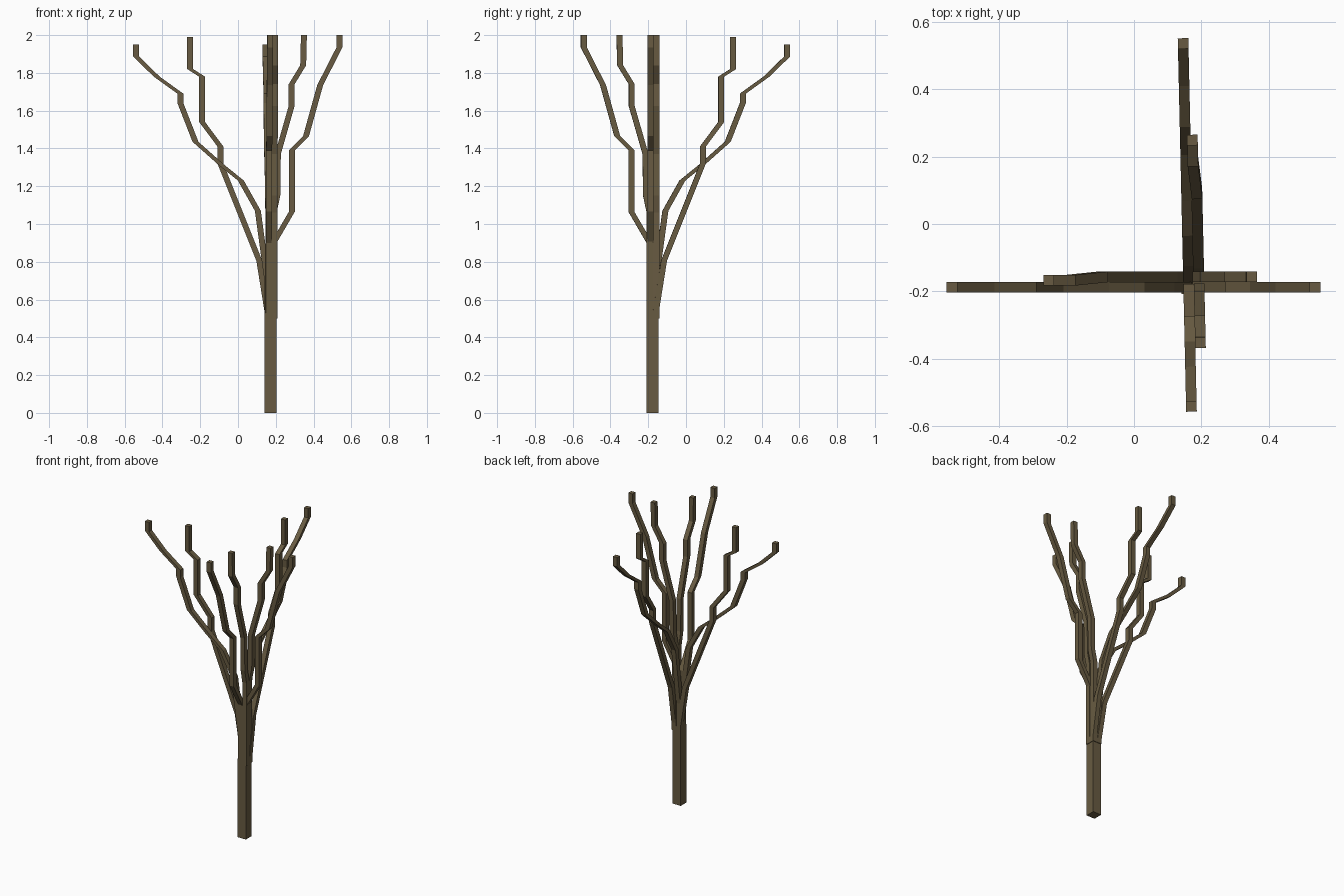
import bpy, bmesh, math
from mathutils import Matrix, Vector

cube = bpy.data.objects.get("Cube")
if cube:
    bpy.data.objects.remove(cube)

bark = bpy.data.materials.new("olive brown bark")
bark.use_nodes = True
color = (0.138, 0.105, 0.054, 1)
bark.diffuse_color = color
bark.node_tree.nodes["Principled BSDF"].inputs["Base Color"].default_value = color

CENTER = Vector((0.173, -0.177, 0))   # trunk axis
HALF = 0.0157                         # half width of a branch


def sweep(name, path, half, turn=0.0):
    """Square tube with level cross-sections through (x, y, z), turned about the trunk."""
    bm = bmesh.new()
    rot = Matrix.Rotation(turn, 3, 'Z')
    rings = []
    for p in path:
        rings.append([bm.verts.new(rot @ (Vector(p) - CENTER + Vector((sx * half, sy * half, 0))) + CENTER)
                      for sx, sy in ((-1, -1), (1, -1), (1, 1), (-1, 1))])
    for low, high in zip(rings, rings[1:]):
        for i in range(4):
            j = (i + 1) % 4
            bm.faces.new((low[i], low[j], high[j], high[i]))
    bm.faces.new(rings[0][::-1])
    bm.faces.new(rings[-1])
    mesh = bpy.data.meshes.new(name)
    bm.to_mesh(mesh)
    bm.free()
    mesh.materials.append(bark)
    obj = bpy.data.objects.new(name, mesh)
    bpy.context.collection.objects.link(obj)


# Branch paths as (x, z), each starting in one quarter of the trunk
FRONT_Y, BACK_Y = -0.188, -0.157
wide_left = [(.157, .5), (.157, .69), (.105, 1.07), (.015, 1.23), (-.09, 1.315), (-.225, 1.435),
             (-.305, 1.64), (-.305, 1.69), (-.43, 1.78), (-.54, 1.887), (-.54, 1.95)]
near_left = [(.157, .5), (.157, .53), (.113, .805), (-.093, 1.32), (-.093, 1.41),
             (-.19, 1.54), (-.19, 1.78), (-.253, 1.82), (-.253, 1.99)]
wide_right = [(.189, .5), (.189, .9), (.285, 1.065), (.285, 1.39), (.36, 1.465),
              (.435, 1.735), (.537, 1.935), (.537, 2)]
near_right = [(.189, .5), (.189, 1.06), (.208, 1.15), (.211, 1.37), (.284, 1.625),
              (.284, 1.74), (.345, 1.84), (.349, 2)]

sweep("trunk", [(*CENTER.xy, 0), (*CENTER.xy, .53)], 2 * HALF)

# Two crossing fans of branches: side to side, then front to back
for fan, turn in (("side", 0), ("depth", math.radians(-88.7))):
    for name, path, y in (("wide_left", wide_left, FRONT_Y), ("near_left", near_left, BACK_Y),
                          ("wide_right", wide_right, FRONT_Y), ("near_right", near_right, BACK_Y)):
        # The near left branch drifts slightly forward towards its tip
        points = [(x, y - (.01 if name == "near_left" and x < -.15 else 0), z) for x, z in path]
        sweep(f"{fan}_branch_{name}", points, HALF, turn)
